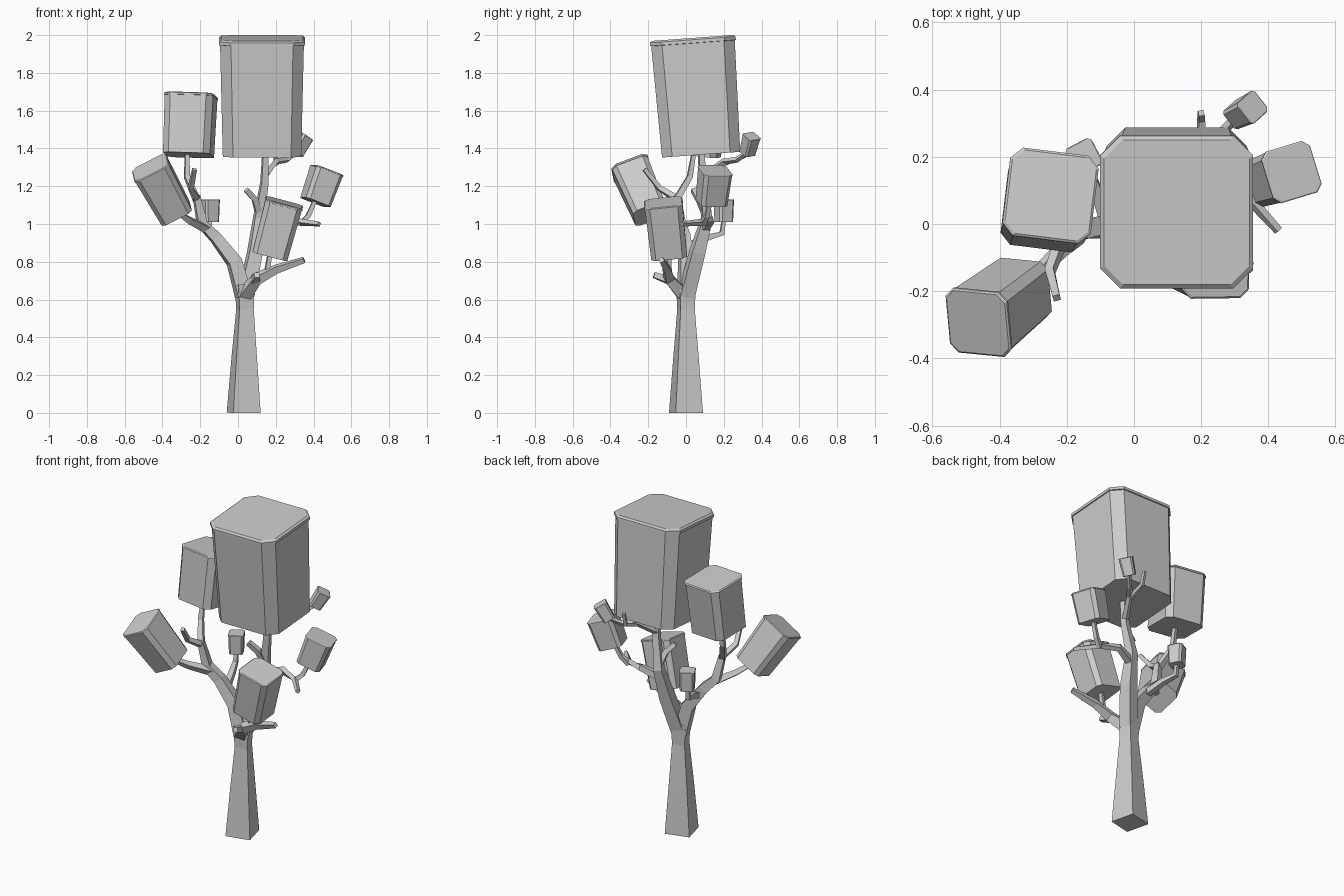
import bpy, bmesh
from math import cos, sin, pi, radians
from mathutils import Vector, Matrix

cube = bpy.data.objects.get("Cube")
if cube:
    bpy.data.objects.remove(cube, do_unlink=True)

UP = Vector((0, 0, 1))

grey = bpy.data.materials.new("light grey")
grey.use_nodes = True
colour = (0.6, 0.6, 0.6, 1)
grey.diffuse_color = colour
grey.node_tree.nodes["Principled BSDF"].inputs["Base Color"].default_value = colour


def loft(name, rings):
    """Skin a list of closed rings into a capped solid."""
    bm = bmesh.new()
    loops = [[bm.verts.new(p) for p in ring] for ring in rings]
    n = len(loops[0])
    for a, b in zip(loops, loops[1:]):
        for i in range(n):
            j = (i + 1) % n
            bm.faces.new((a[i], a[j], b[j], b[i]))
    bm.faces.new(loops[0][::-1])
    bm.faces.new(loops[-1])
    bmesh.ops.recalc_face_normals(bm, faces=bm.faces)
    mesh = bpy.data.meshes.new(name)
    bm.to_mesh(mesh)
    bm.free()
    mesh.materials.append(grey)
    obj = bpy.data.objects.new(name, mesh)
    bpy.context.collection.objects.link(obj)
    return obj


def limb(name, points, radii, turn=-31):
    """Four-sided tapering tube along a path."""
    pts = [Vector(p) for p in points]
    rings = []
    for i, p in enumerate(pts):
        d = (pts[min(i + 1, len(pts) - 1)] - pts[max(i - 1, 0)]).normalized()
        q = UP.rotation_difference(d)
        t = i / (len(pts) - 1)
        r = radii[i] if len(radii) == len(pts) else radii[0] + t * (radii[-1] - radii[0])
        angles = [radians(turn) + k * pi / 2 for k in range(4)]
        rings.append([p + q @ Vector((r * cos(a), r * sin(a), 0)) for a in angles])
    return loft(name, rings)


def leaf_block(name, bottom, top, w_bottom, w_top, roll=0):
    """Tapered block with chamfered uprights and a thin overhanging lid."""
    a, b = Vector(bottom), Vector(top)
    axis = b - a
    q = UP.rotation_difference(axis.normalized()).to_matrix() @ Matrix.Rotation(radians(roll), 3, 'Z')

    def ring(t, w):
        h, c = w / 2, w * 0.37
        outline = [(h, -c), (h, c), (c, h), (-c, h), (-h, c), (-h, -c), (-c, -h), (c, -h)]
        return [a + axis * t + q @ Vector((x, y, 0)) for x, y in outline]

    return loft(name, [ring(0, w_bottom), ring(0.955, w_top * 0.975), ring(0.957, w_top),
                       ring(0.985, w_top), ring(1, w_top * 0.95)])


# Trunk and the two main boughs
limb("trunk", [(0.03, 0, 0), (0.033, 0, 0.3), (0.037, 0, 0.55), (0.035, 0, 0.68)],
     [0.105, 0.078, 0.054, 0.062])
limb("left_bough", [(0.03, 0, 0.62), (-0.02, 0, 0.8), (-0.12, -0.01, 0.93), (-0.19, -0.03, 1.0),
                    (-0.22, -0.05, 1.15)], [0.055, 0.05, 0.04, 0.035, 0.024])
limb("right_bough", [(0.04, 0, 0.62), (0.09, 0.06, 0.85), (0.11, 0.11, 1.03), (0.14, 0.09, 1.22),
                     (0.145, 0.08, 1.38)], [0.055, 0.05, 0.036, 0.026, 0.02])

# Side branches: name, path, start radius, end radius
branches = [
    ("low_branch", [(0.03, -0.01, 0.62), (0.1, -0.09, 0.71), (0.2, -0.1, 0.76), (0.35, -0.13, 0.81)], 0.045, 0.018),
    ("low_stub", [(0.09, -0.08, 0.7), (0.1, -0.17, 0.73)], 0.03, 0.02),
    ("front_leaf_stem", [(0.15, -0.09, 0.73), (0.17, -0.09, 0.85)], 0.018, 0.015),
    ("right_branch", [(0.11, 0.1, 0.98), (0.22, 0.13, 1.02), (0.33, 0.09, 1.01), (0.43, -0.02, 1.0)], 0.028, 0.014),
    ("right_leaf_stem", [(0.33, 0.09, 1.0), (0.37, 0.11, 1.04), (0.41, 0.13, 1.13)], 0.02, 0.014),
    ("inner_stub", [(0.11, 0.1, 1.06), (0.09, 0.07, 1.13), (0.045, 0.04, 1.18)], 0.024, 0.02),
    ("back_branch", [(0.14, 0.09, 1.25), (0.2, 0.2, 1.33), (0.26, 0.27, 1.34), (0.31, 0.325, 1.38)], 0.02, 0.013),
    ("back_stub", [(0.2, 0.2, 1.32), (0.2, 0.31, 1.36), (0.2, 0.33, 1.44)], 0.016, 0.012),
    ("far_left_branch", [(-0.16, -0.02, 0.97), (-0.26, -0.12, 1.02), (-0.33, -0.19, 1.07)], 0.03, 0.016),
    ("upper_left_stem", [(-0.22, -0.05, 1.13), (-0.27, 0.02, 1.25), (-0.27, 0.04, 1.37)], 0.024, 0.015),
    ("upper_left_stub", [(-0.22, -0.06, 1.14), (-0.25, -0.14, 1.19), (-0.23, -0.22, 1.29)], 0.022, 0.015),
    ("back_left_branch", [(-0.08, 0, 0.88), (-0.12, 0.12, 0.93), (-0.15, 0.19, 0.95), (-0.15, 0.2, 1.02)], 0.026, 0.014),
]
for name, path, start, end in branches:
    limb(name, path, [start, end])

# Foliage blocks
leaf_block("crown_leaves", (0.127, 0.08, 1.367), (0.127, 0.035, 1.985), 0.415, 0.455)
leaf_block("upper_left_leaves", (-0.262, 0.05, 1.365), (-0.248, 0.085, 1.685), 0.25, 0.265, -7)
leaf_block("far_left_leaves", (-0.33, -0.19, 1.055), (-0.465, -0.295, 1.30), 0.18, 0.205)
leaf_block("front_leaves", (0.17, -0.09, 0.835), (0.245, -0.12, 1.115), 0.19, 0.205)
leaf_block("right_leaves", (0.41, 0.135, 1.115), (0.47, 0.155, 1.285), 0.145, 0.16, 17)
leaf_block("back_leaves", (0.305, 0.325, 1.375), (0.353, 0.348, 1.465), 0.07, 0.08, 40)
leaf_block("back_left_leaves", (-0.15, 0.2, 1.01), (-0.15, 0.2, 1.13), 0.08, 0.09, 28)
